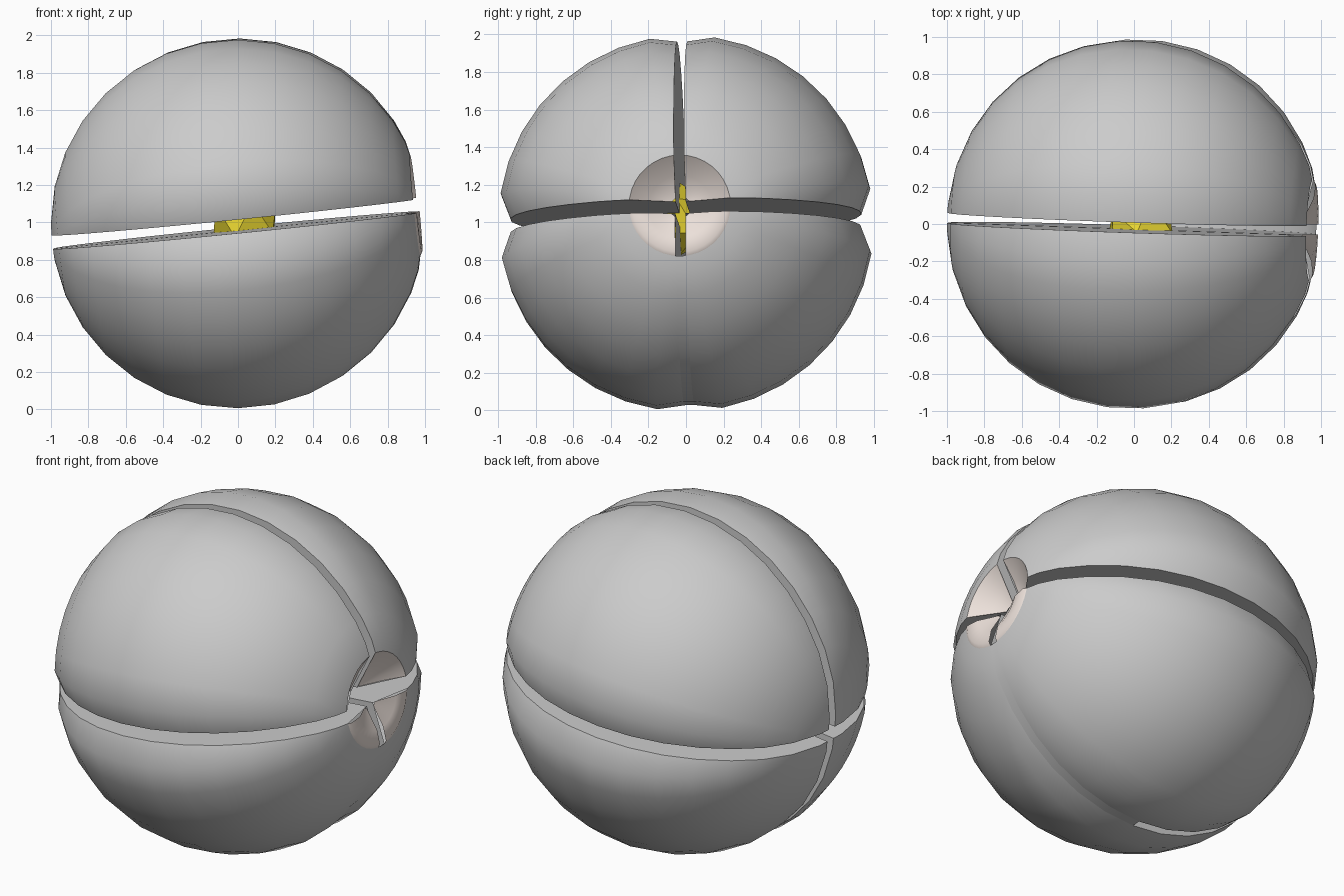
import bpy, bmesh
from math import sin, cos, asin, sqrt, radians, pi
from mathutils import Matrix

if "Cube" in bpy.data.objects:
    bpy.data.objects.remove(bpy.data.objects["Cube"])

GY, GZ = 0.027, 0.036            # half widths of the upright and level slits
TILT = (Matrix.Translation((0, 0, 0.995)) @ Matrix.Rotation(radians(-2), 4, 'Z')
        @ Matrix.Rotation(radians(-5.7), 4, 'Y') @ Matrix.Rotation(radians(1.2), 4, 'X'))


def material(name, color):
    m = bpy.data.materials.new(name)
    m.diffuse_color = (*color, 1)
    m.use_nodes = True
    m.node_tree.nodes["Principled BSDF"].inputs["Base Color"].default_value = m.diffuse_color
    return m


def make(name, bm, mat=None, smooth=True, recalc=True):
    bmesh.ops.remove_doubles(bm, verts=bm.verts, dist=1e-4)
    if recalc:
        bmesh.ops.recalc_face_normals(bm, faces=bm.faces)
    me = bpy.data.meshes.new(name)
    bm.to_mesh(me)
    bm.free()
    ob = bpy.data.objects.new(name, me)
    bpy.context.collection.objects.link(ob)
    ob.matrix_world = TILT
    if mat:
        me.materials.append(mat)
    if smooth:
        bpy.ops.object.select_all(action='DESELECT')
        ob.select_set(True)
        bpy.context.view_layer.objects.active = ob
        bpy.ops.object.shade_smooth_by_angle(angle=radians(42))
    return ob


def arc(x, rho, ky, kz, sy, sz, n=7):
    """Quarter cross-section, with its ends curled in to the two slits."""
    lo = max(radians(10), asin(GZ / rho) + 0.04)
    hi = pi / 2 - max(radians(10), asin(GY / rho) + 0.04)
    pts = [(sqrt((ky * rho) ** 2 - GZ ** 2), GZ)]
    for i in range(n + 1):
        a = lo + (hi - lo) * i / n
        pts.append((rho * cos(a), rho * sin(a)))
    pts.append((GY, sqrt((kz * rho) ** 2 - GY ** 2)))
    return [(x, sy * y, sz * z) for y, z in pts]


def loft(rows, closed, cap):
    bm = bmesh.new()
    vs = [[bm.verts.new(p) for p in r] for r in rows]
    n = len(rows[0])
    for a, b in zip(vs, vs[1:]):
        for i in range(n if closed else n - 1):
            j = (i + 1) % n
            bm.faces.new((a[i], a[j], b[j], b[i]))
    if cap:
        bm.faces.new(vs[-1])
    return bm


beige = material("beige", (0.85, 0.76, 0.71))
yellow = material("yellow", (0.8, 0.66, 0.03))

# Rows along the long axis: (x, ring radius)
body = [(0.953, 0.27), (0.935, 0.35)]
body += [(cos(t), sin(t)) for t in (radians(28 + 146 * i / 13) for i in range(14))]


def pull(rho, k):
    return 1 - (1 - k) * min(1, max(0, (rho - 0.27) / 0.4))


# Four body segments, each with its share of the round end socket
for sy, side in ((-1, "front"), (1, "back")):
    for sz, level in ((1, "upper"), (-1, "lower")):
        core_x = 0.80 if sz > 0 else 0.90
        rows = [[(min(x, core_x), sy * GY, sz * GZ)]
                + arc(x, r, pull(r, 0.935), pull(r, 0.967), sy, sz) for x, r in body]
        make(f"{level}_{side}_segment", loft(rows, True, True))
        if sz > 0:
            dish = [(0.953, 0.27), (0.925, 0.24), (0.87, 0.17), (0.80, 0.06)]
        else:
            dish = [(0.953, 0.27), (0.965, 0.25), (0.955, 0.17), (0.90, 0.06)]
        ob = make(f"{level}_{side}_socket",
                  loft([arc(x, r, 1, 1, sy, sz) for x, r in dish], False, True),
                  beige, recalc=False)
        # make the open socket surfaces face outwards along the axis
        if sum(p.normal.x * p.area for p in ob.data.polygons) < 0:
            ob.data.flip_normals()

# Skin closing the underside slit on the socket half
seam = []
for x, r in body:
    if x > -0.15:
        z = -sqrt((pull(r, 0.967) * r) ** 2 - GY ** 2)
        seam.append([(x, -GY, z), (x, 0, z), (x, GY, z)])
ob = make("lower_seam", loft(seam, False, False), recalc=False)
if sum(p.normal.z * p.area for p in ob.data.polygons) > 0:
    ob.data.flip_normals()

# Faceted core seen through the slits
bm = bmesh.new()
bmesh.ops.create_icosphere(bm, subdivisions=1, radius=0.2,
                           matrix=Matrix.Translation((0.04, -0.04, 0.02)))
make("core", bm, yellow, smooth=False)
